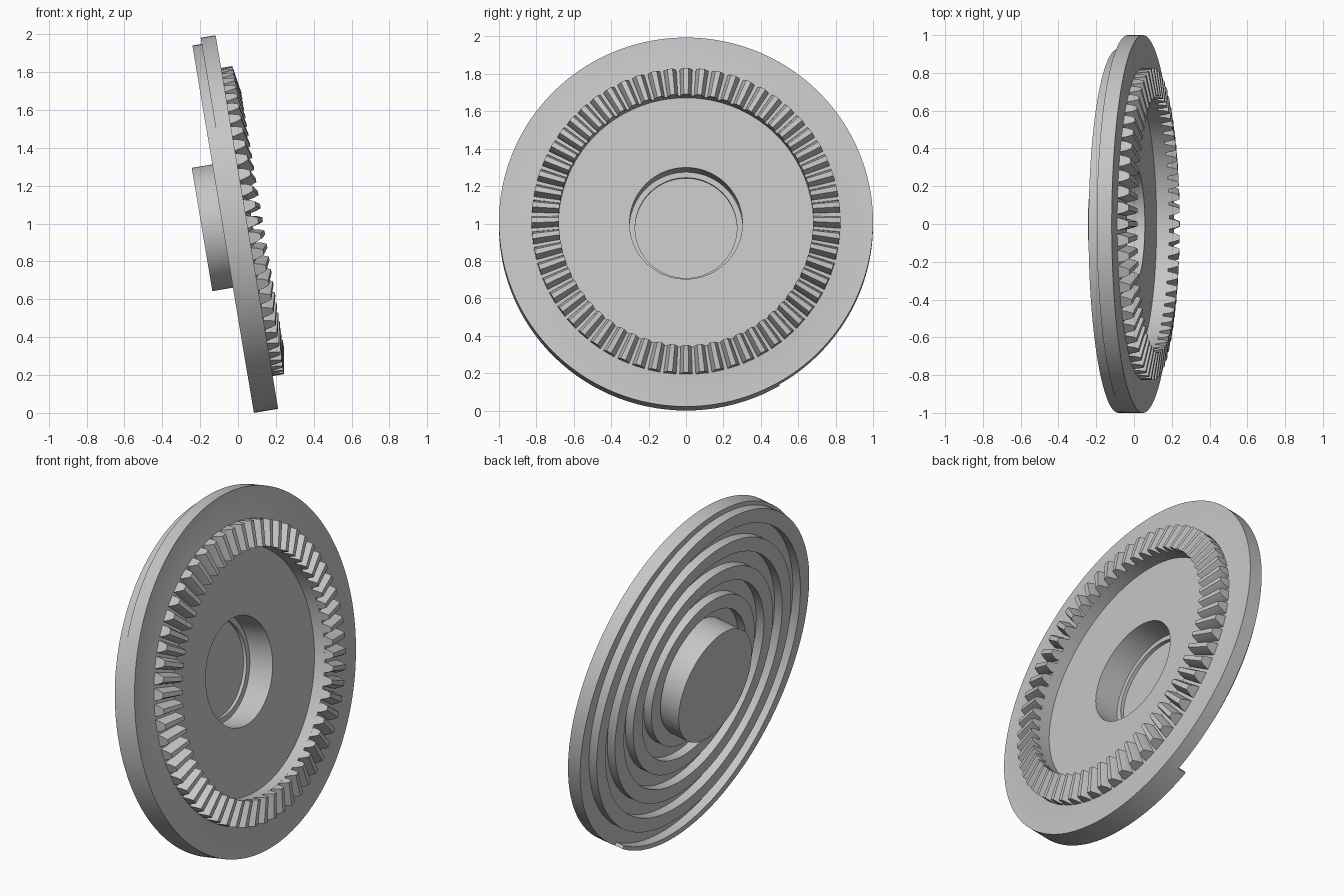
import bpy
import bmesh
from math import sin, cos, pi, radians
from mathutils import Matrix, Vector

cube = bpy.data.objects.get("Cube")
if cube:
    bpy.data.objects.remove(cube, do_unlink=True)

# Single steel colour
steel = bpy.data.materials.new("plain grey steel")
steel.use_nodes = True
COLOUR = (0.56, 0.56, 0.56, 1)
steel.diffuse_color = COLOUR
steel.node_tree.nodes["Principled BSDF"].inputs["Base Color"].default_value = COLOUR

# Local frame: X across, Y up the disc, Z along the leaning axle
TILT = radians(9.5)
axle = Vector((cos(TILT), 0, sin(TILT)))
across = Vector((0, 1, 0))
upward = Vector((-sin(TILT), 0, cos(TILT)))
frame = Matrix((across, upward, axle)).transposed().to_4x4()
frame.translation = (0.047, 0, 1.008)


def finish(name, bm):
    bmesh.ops.remove_doubles(bm, verts=bm.verts, dist=1e-5)
    bmesh.ops.recalc_face_normals(bm, faces=bm.faces)
    mesh = bpy.data.meshes.new(name)
    bm.to_mesh(mesh)
    bm.free()
    mesh.materials.append(steel)
    obj = bpy.data.objects.new(name, mesh)
    bpy.context.collection.objects.link(obj)
    obj.matrix_world = frame
    bpy.ops.object.select_all(action="DESELECT")
    obj.select_set(True)
    bpy.context.view_layer.objects.active = obj
    bpy.ops.object.shade_smooth_by_angle(angle=radians(25))
    return obj


def loft(bm, sections):
    """Skin a row of equal cross-sections and cap both ends."""
    rows = [[bm.verts.new(p) for p in s] for s in sections]
    n = len(rows[0])
    for a, b in zip(rows, rows[1:]):
        for i in range(n):
            j = (i + 1) % n
            bm.faces.new((a[i], a[j], b[j], b[i]))
    bm.faces.new(rows[0])
    bm.faces.new(rows[-1])


# Disc body: hub cup, thin web, crown seat and rim, turned in one piece
RIDGE_FLOOR, RIDGE_TOP = -0.08, -0.13
HUB = 0.33
CROWN_IN, CROWN_OUT = 0.68, 0.825
profile = [(0, -0.21), (0.272, -0.21), (0.272, -0.19), (0.302, -0.19),
           (0.302, -0.04), (CROWN_IN, -0.04), (CROWN_IN, 0.028), (CROWN_OUT, 0),
           (1, 0), (1, RIDGE_FLOOR), (HUB, RIDGE_FLOOR), (HUB, -0.24), (0, -0.24)]
bm = bmesh.new()
verts = [bm.verts.new((r, 0, t)) for r, t in profile]
edges = [bm.edges.new(pair) for pair in zip(verts, verts[1:])]
bmesh.ops.spin(bm, geom=verts + edges, cent=(0, 0, 0), axis=(0, 0, 1),
               angle=2 * pi, steps=180, use_merge=False)
finish("disc_body", bm)

# Crown teeth: tapering towards the axle, tips rising inwards
TEETH = 60
FLANK = [(0.035, -0.15), (0.034, 0), (0.026, 0.55), (0.014, 1)]
outline = FLANK + [(-w, h) for w, h in reversed(FLANK)]
bm = bmesh.new()
for k in range(TEETH):
    turn = Matrix.Rotation(2 * pi * k / TEETH, 3, "Z")
    sections = []
    for r, root, height in ((CROWN_IN, 0.028, 0.056), (CROWN_OUT, 0, 0.06)):
        scale = r / CROWN_OUT
        sections.append([turn @ Vector((r, w * scale, root + h * height))
                         for w, h in outline])
    loft(bm, sections)
finish("crown_teeth", bm)

# Scroll ridge: a spiral thread on the back, trimmed at the rim and hub
PITCH, WIDTH = 0.165, 0.082
START, FULL, END = 300, 163, -1290
bm = bmesh.new()
sections = []
for deg in range(START, END, -3):
    outer = 1 - PITCH * (FULL - deg) / 360
    inner = max(outer - WIDTH, HUB - 0.015)
    outer = min(outer, 1)
    d = Vector((cos(radians(deg)), sin(radians(deg)), 0))
    low, high = Vector((0, 0, RIDGE_TOP)), Vector((0, 0, RIDGE_FLOOR))
    sections.append([d * inner + low, d * outer + low,
                     d * outer + high, d * inner + high])
loft(bm, sections)
finish("scroll_ridge", bm)
